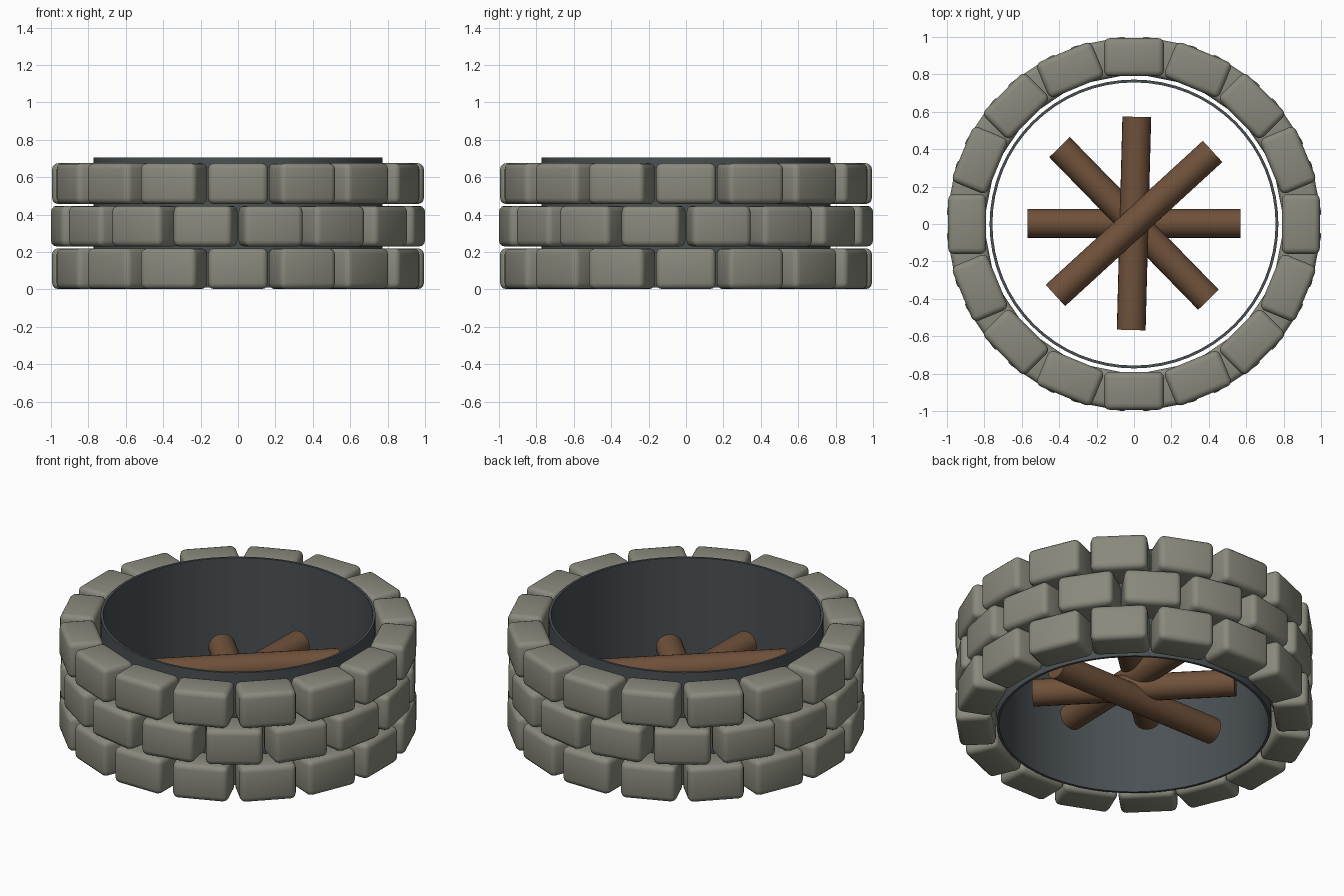
import bpy, bmesh, math
from mathutils import Matrix

if "Cube" in bpy.data.objects:
    bpy.data.objects.remove(bpy.data.objects["Cube"])


def material(name, rgb):
    m = bpy.data.materials.new(name)
    m.diffuse_color = (*rgb, 1.0)
    m.use_nodes = True
    m.node_tree.nodes["Principled BSDF"].inputs["Base Color"].default_value = m.diffuse_color
    return m


STONE = material("grey stone", (0.25, 0.25, 0.205))
METAL = material("dark metal", (0.068, 0.08, 0.088))
WOOD = material("brown wood", (0.16, 0.083, 0.043))


def finish(name, bm, mat, angle=40):
    bmesh.ops.recalc_face_normals(bm, faces=bm.faces)
    me = bpy.data.meshes.new(name)
    bm.to_mesh(me)
    bm.free()
    me.materials.append(mat)
    ob = bpy.data.objects.new(name, me)
    bpy.context.collection.objects.link(ob)
    bpy.ops.object.select_all(action='DESELECT')
    ob.select_set(True)
    bpy.context.view_layer.objects.active = ob
    bpy.ops.object.shade_smooth_by_angle(angle=math.radians(angle))
    return ob


# Three staggered courses of rounded stone blocks
COUNT = 16
DEPTH, WIDTH, HEIGHT = 0.204, 0.32, 0.218
for row, name in enumerate(("bottom_stones", "middle_stones", "top_stones")):
    bm = bmesh.new()
    for i in range(COUNT):
        a = 2 * math.pi * (i + 0.5 * (row % 2)) / COUNT
        place = (Matrix.Rotation(a, 4, 'Z')
                 @ Matrix.Translation((0.892, 0, HEIGHT / 2 + 0.002 + row * 0.2275))
                 @ Matrix.Diagonal((DEPTH, WIDTH, HEIGHT, 1)))
        bmesh.ops.create_cube(bm, size=1, matrix=place)
    bmesh.ops.bevel(bm, geom=bm.edges[:], offset=0.032, segments=3,
                    profile=0.5, affect='EDGES', clamp_overlap=True)
    finish(name, bm, STONE)

# Thin open metal liner, a closed wall profile spun round z
bm = bmesh.new()
profile = [(0.757, 0.01), (0.772, 0.01), (0.772, 0.705), (0.757, 0.705)]
SIDES = 64
rings = []
for i in range(SIDES):
    a = 2 * math.pi * i / SIDES
    rings.append([bm.verts.new((r * math.cos(a), r * math.sin(a), z)) for r, z in profile])
for i in range(SIDES):
    p, q = rings[i], rings[(i + 1) % SIDES]
    for k in range(4):
        n = (k + 1) % 4
        bm.faces.new((p[k], q[k], q[n], p[n]))
finish("fire_liner", bm, METAL)

# Four logs crossed over each other, each a little higher than the last
for i, angle in enumerate((0, 134.3, 88.5, 42.5)):
    bm = bmesh.new()
    place = (Matrix.Translation((0, 0.003, 0.18 + 0.066 * i))
             @ Matrix.Rotation(math.radians(angle), 4, 'Z')
             @ Matrix.Rotation(math.pi / 2, 4, 'Y'))
    bmesh.ops.create_cone(bm, cap_ends=True, segments=24, radius1=0.077,
                          radius2=0.077, depth=1.14, matrix=place)
    finish(f"log_{i + 1}", bm, WOOD)
